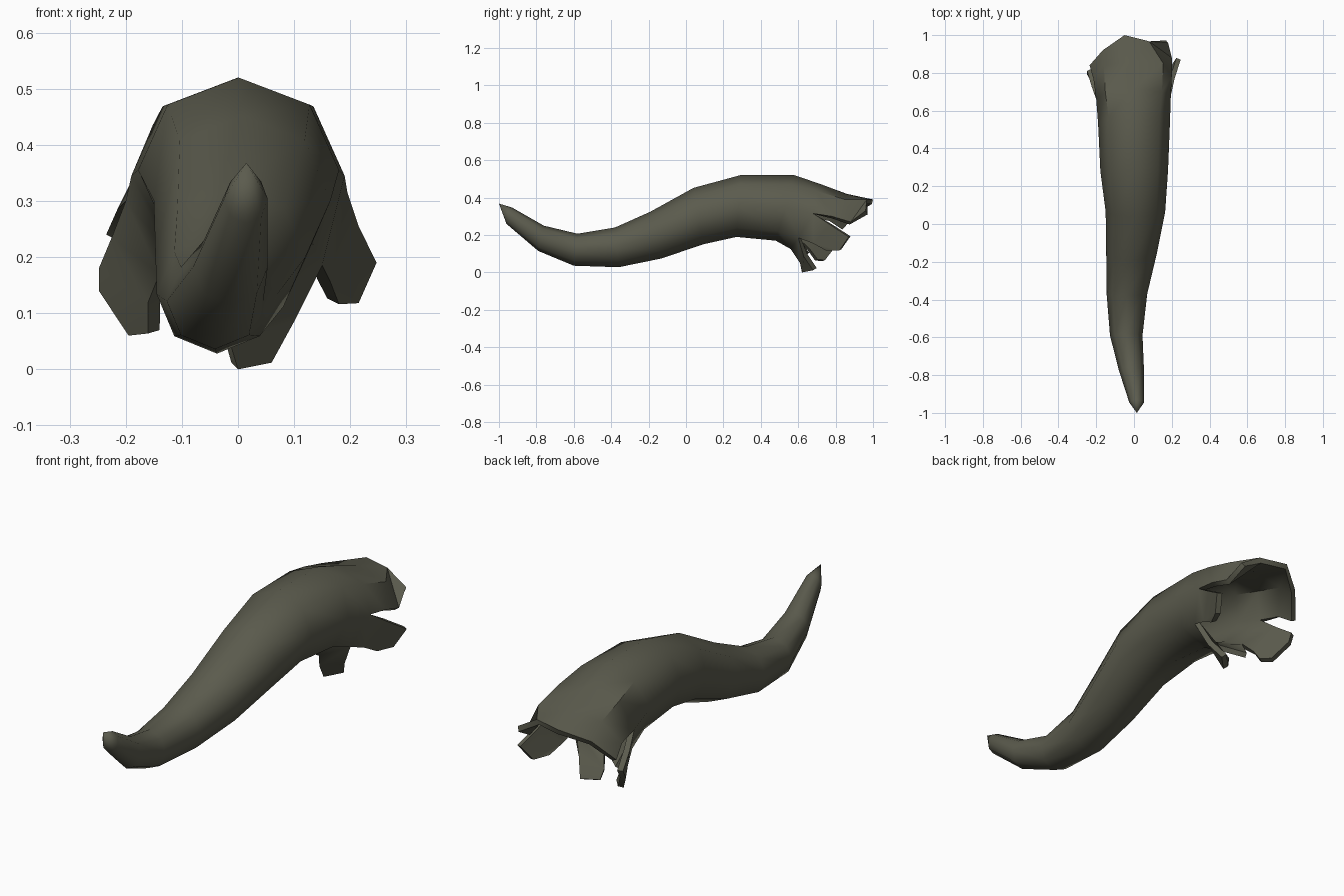
import bpy, bmesh, math
from mathutils import Vector

if "Cube" in bpy.data.objects:
    bpy.data.objects.remove(bpy.data.objects["Cube"])

SIDES = 8

# Cross-sections: top y, top z, bottom y, bottom z, left x, right x
sections = [
    (-0.93, 0.347, -0.96, 0.26, -0.025, 0.053),
    (-0.76, 0.25, -0.79, 0.115, -0.08, 0.053),
    (-0.58, 0.207, -0.60, 0.036, -0.127, 0.045),
    (-0.38, 0.24, -0.36, 0.028, -0.145, 0.07),
    (-0.19, 0.325, -0.13, 0.075, -0.147, 0.12),
    (0.04, 0.452, 0.09, 0.15, -0.15, 0.165),
    (0.29, 0.52, 0.27, 0.19, -0.178, 0.18),
    (0.58, 0.52, 0.48, 0.17, -0.19, 0.19),
]

# Flared collar, clockwise from the top
collar = [
    (0, 0.72, 0.472), (0.148, 0.70, 0.435), (0.195, 0.68, 0.315), (0.15, 0.60, 0.185),
    (0.02, 0.56, 0.125), (-0.14, 0.59, 0.17), (-0.20, 0.66, 0.30), (-0.152, 0.70, 0.435),
]

mat = bpy.data.materials.new("dark olive hide")
mat.diffuse_color = (0.105, 0.105, 0.075, 1)
mat.use_nodes = True
mat.node_tree.nodes["Principled BSDF"].inputs["Base Color"].default_value = mat.diffuse_color

bm = bmesh.new()


def verts(points):
    return [bm.verts.new(p) for p in points]


def ring(ty, tz, by, bz, xl, xr):
    """Tilted oval cross-section starting at its top point."""
    mid = Vector(((xl + xr) / 2, (ty + by) / 2, (tz + bz) / 2))
    up = Vector((0, (ty - by) / 2, (tz - bz) / 2))
    side = Vector(((xr - xl) / 2, 0, 0))
    angles = [2 * math.pi * k / SIDES for k in range(SIDES)]
    return verts([mid + up * math.cos(a) + side * math.sin(a) for a in angles])


def bridge(a, b, closed=False):
    n = len(a)
    for i in range(n if closed else n - 1):
        j = (i + 1) % n
        bm.faces.new((a[i], a[j], b[j], b[i]))


# Curved tapering body
rings = [ring(*s) for s in sections] + [verts(collar)]
for a, b in zip(rings, rings[1:]):
    bridge(a, b, True)
tip = bm.verts.new((0.015, -1.0, 0.368))
for i in range(SIDES):
    bm.faces.new((tip, rings[0][(i + 1) % SIDES], rings[0][i]))

# Wide torn upper flap
c = rings[-1]
roots = [c[6], c[7], c[0], c[1], c[2]]
middle = verts([(-0.215, 0.77, 0.285), (-0.16, 0.84, 0.395), (0, 0.86, 0.42),
                (0.155, 0.85, 0.39), (0.20, 0.78, 0.30)])
ends = verts([(-0.235, 0.84, 0.24), (-0.165, 0.92, 0.335), (-0.05, 1.0, 0.39),
              (0.08, 0.967, 0.39), (0.20, 0.88, 0.27)])
bridge(roots, middle)
bridge(middle, ends)
corner = bm.verts.new((0.18, 0.96, 0.33))
bm.faces.new((ends[3], ends[4], corner))

# Right side flap
m = verts([(0.215, 0.77, 0.255), (0.165, 0.68, 0.155)])
e = verts([(0.247, 0.87, 0.19), (0.215, 0.82, 0.118), (0.18, 0.75, 0.116)])
bm.faces.new((c[2], c[3], m[1], m[0]))
bm.faces.new((m[0], m[1], e[1], e[0]))
bm.faces.new((m[1], e[2], e[1]))

# Left side flap
m = verts([(-0.225, 0.73, 0.235), (-0.16, 0.65, 0.12)])
e = verts([(-0.248, 0.81, 0.18), (-0.248, 0.79, 0.14), (-0.195, 0.73, 0.06), (-0.16, 0.69, 0.064)])
bm.faces.new((c[5], c[6], m[0], m[1]))
bm.faces.new((m[1], m[0], e[0], e[1]))
bm.faces.new((m[1], e[1], e[2], e[3]))
tooth = bm.verts.new((-0.11, 0.64, 0.09))
bm.faces.new((c[4], c[5], tooth))

# Lower hanging flap
m = verts([(0.10, 0.63, 0.085), (-0.015, 0.61, 0.05)])
e = verts([(0.06, 0.68, 0.012), (0.0, 0.62, 0.0)])
bm.faces.new((c[3], c[4], m[1], m[0]))
bm.faces.new((m[0], m[1], e[1], e[0]))

bmesh.ops.recalc_face_normals(bm, faces=bm.faces)
mesh = bpy.data.meshes.new("torn_tail")
bm.to_mesh(mesh)
bm.free()
mesh.materials.append(mat)
tail = bpy.data.objects.new("torn_tail", mesh)
bpy.context.collection.objects.link(tail)

# Thick hide around the hollow opening
shell = tail.modifiers.new("hide thickness", 'SOLIDIFY')
shell.thickness = 0.025
shell.offset = -1

bpy.context.view_layer.objects.active = tail
tail.select_set(True)
bpy.ops.object.modifier_apply(modifier=shell.name)
bpy.ops.object.shade_smooth_by_angle(angle=math.radians(50))
